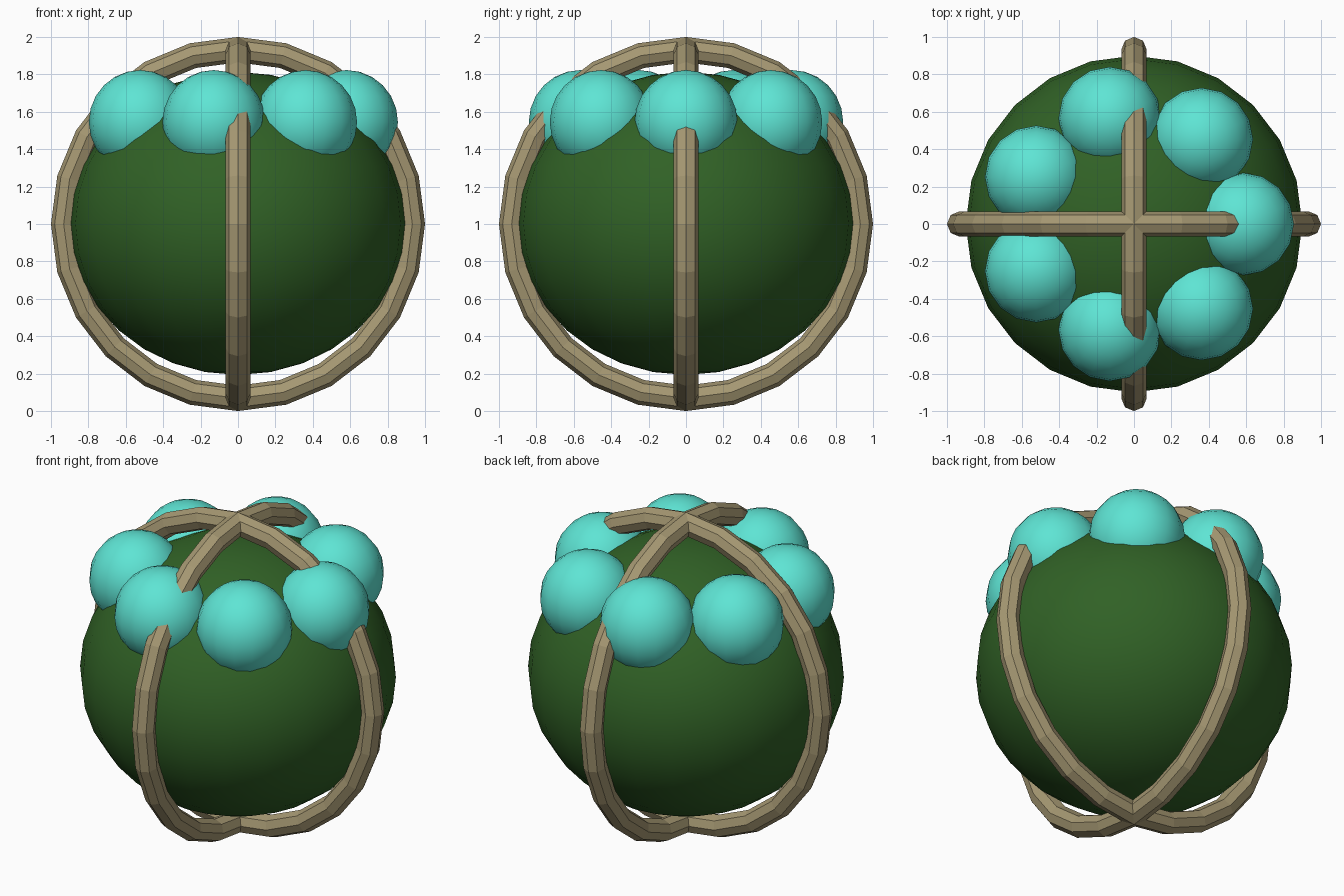
import bpy, math

if "Cube" in bpy.data.objects:
    bpy.data.objects.remove(bpy.data.objects["Cube"])


def material(name, rgb):
    m = bpy.data.materials.new(name)
    m.diffuse_color = (*rgb, 1.0)
    m.use_nodes = True
    m.node_tree.nodes["Principled BSDF"].inputs["Base Color"].default_value = m.diffuse_color
    return m


GREEN = material("dark green", (0.030, 0.120, 0.019))
TEAL = material("turquoise", (0.112, 0.78, 0.66))
TAN = material("dull tan", (0.38, 0.315, 0.17))


def ball(name, loc, scale, segments, rings, mat):
    bpy.ops.mesh.primitive_uv_sphere_add(segments=segments, ring_count=rings,
                                         radius=1, location=loc)
    ob = bpy.context.object
    ob.name = name
    ob.scale = scale
    ob.data.materials.append(mat)
    bpy.ops.object.shade_smooth()
    return ob


def hoop(name, rotation):
    bpy.ops.mesh.primitive_torus_add(major_segments=24, minor_segments=8,
                                     major_radius=0.932, minor_radius=0.068,
                                     location=(0, 0, 1), rotation=rotation)
    ob = bpy.context.object
    ob.name = name
    ob.data.materials.append(TAN)
    bpy.ops.object.shade_flat()
    return ob


# Squashed round body
ball("body", (0, 0, 1.003), (0.9, 0.9, 0.81), 24, 16, GREEN)

# Crown of seven balls around the top
for i in range(7):
    a = math.tau * i / 7
    ball(f"crown_ball_{i + 1}", (0.58 * math.cos(a), 0.58 * math.sin(a), 1.545),
         (0.275, 0.275, 0.278), 16, 12, TEAL)

# Two upright hoops crossing at the top and bottom
hoop("side_to_side_hoop", (math.pi / 2, 0, 0))
hoop("front_to_back_hoop", (0, math.pi / 2, 0))
